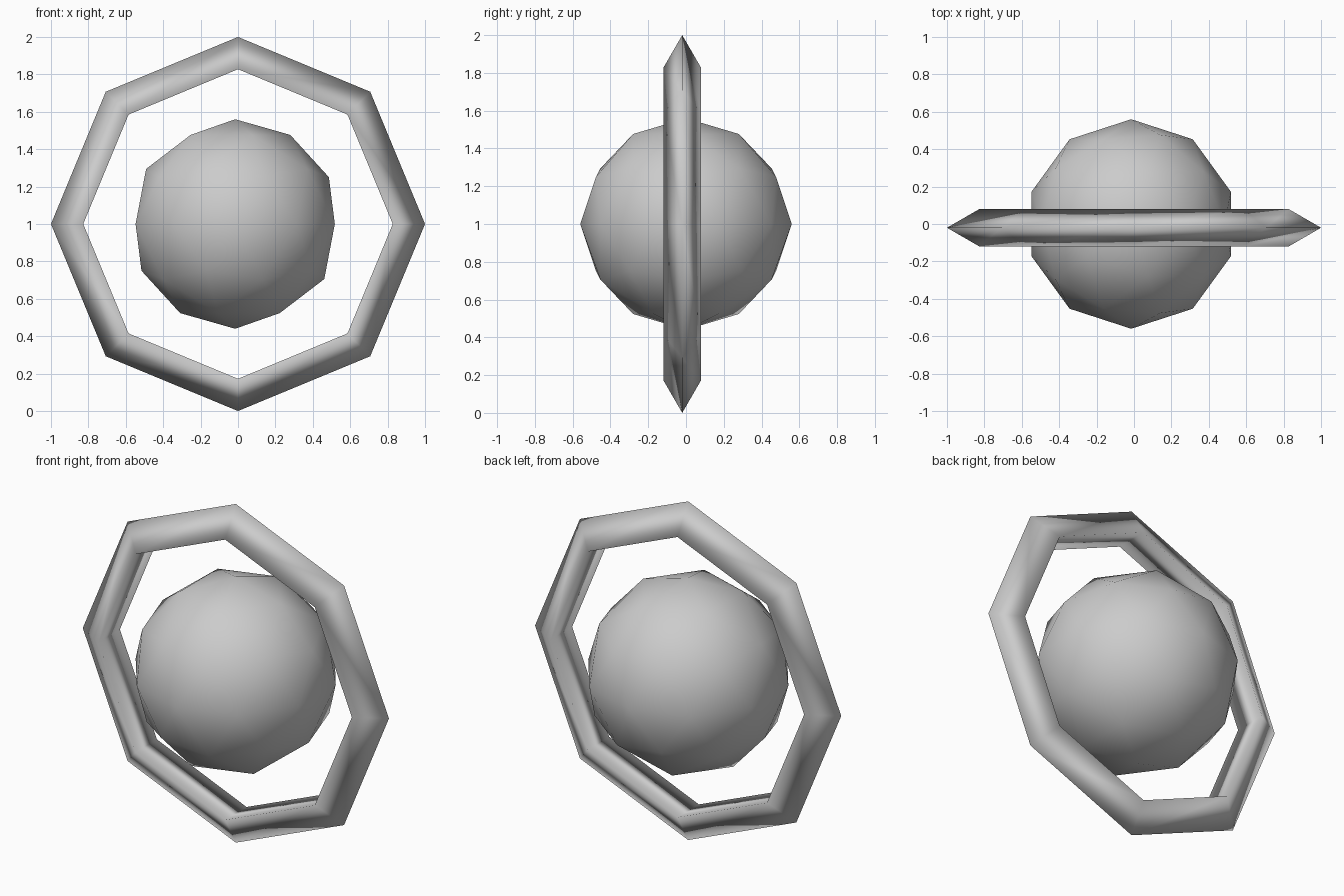
import bpy
import math

if "Cube" in bpy.data.objects:
    bpy.data.objects.remove(bpy.data.objects["Cube"])


def finish(name):
    obj = bpy.context.object
    obj.name = name
    bpy.ops.object.shade_smooth()
    return obj


# Faceted central ball
bpy.ops.mesh.primitive_ico_sphere_add(subdivisions=2, radius=0.56,
                                      location=(-0.015, 0, 1.0))
finish("ball")

# Upright eight-sided ring with a triangular section, point facing outward
minor = 0.115
bpy.ops.mesh.primitive_torus_add(major_segments=8, minor_segments=3,
                                 major_radius=1.0 - minor, minor_radius=minor,
                                 location=(0, -0.02, 1.0),
                                 rotation=(math.pi / 2, 0, 0))
finish("ring")
